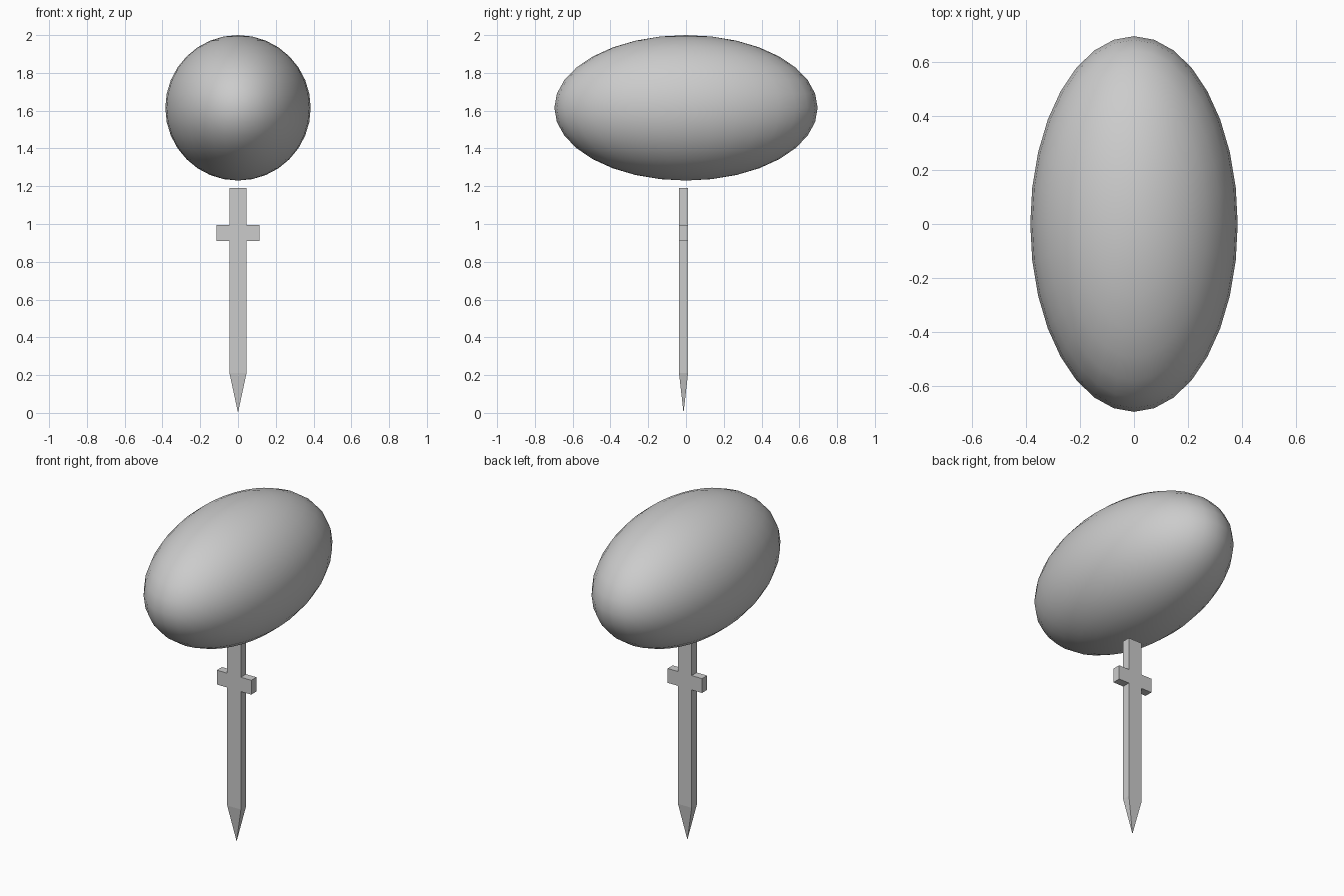
import bpy
import bmesh

if "Cube" in bpy.data.objects:
    bpy.data.objects.remove(bpy.data.objects["Cube"], do_unlink=True)

GREY = (0.6, 0.6, 0.6, 1.0)
grey = bpy.data.materials.new("plain grey")
grey.use_nodes = True
grey.diffuse_color = GREY
grey.node_tree.nodes["Principled BSDF"].inputs["Base Color"].default_value = GREY

# Smooth stretched ball floating on top
bpy.ops.mesh.primitive_uv_sphere_add(segments=32, ring_count=16, radius=1, location=(0, 0, 1.615))
ball = bpy.context.object
ball.name = "stretched_ball"
ball.scale = (0.385, 0.697, 0.385)
bpy.ops.object.transform_apply(location=False, rotation=False, scale=True)
bpy.ops.object.shade_smooth()
ball.data.materials.append(grey)

# Sword: flat cross outline given thickness, mirrored about the middle
half = [(0.045, 0.21), (0.045, 0.91), (0.113, 0.91), (0.113, 0.995),
        (0.045, 0.995), (0.045, 1.19)]
outline = half + [(-x, z) for x, z in reversed(half)]
FRONT, BACK = -0.037, 0.011

bm = bmesh.new()
front = [bm.verts.new((x, FRONT, z)) for x, z in outline]
back = [bm.verts.new((x, BACK, z)) for x, z in outline]
bm.faces.new(front)
bm.faces.new(back[::-1])
count = len(outline)
for i in range(count - 1):
    bm.faces.new((front[i], back[i], back[i + 1], front[i + 1]))

# Pointed tip in place of the bottom face
tip = bm.verts.new((0, (FRONT + BACK) / 2, 0))
base = [front[0], back[0], back[-1], front[-1]]
for i in range(4):
    bm.faces.new((base[i], base[(i + 1) % 4], tip))
bmesh.ops.recalc_face_normals(bm, faces=bm.faces)

mesh = bpy.data.meshes.new("sword")
bm.to_mesh(mesh)
bm.free()
mesh.materials.append(grey)
sword = bpy.data.objects.new("sword", mesh)
bpy.context.collection.objects.link(sword)
